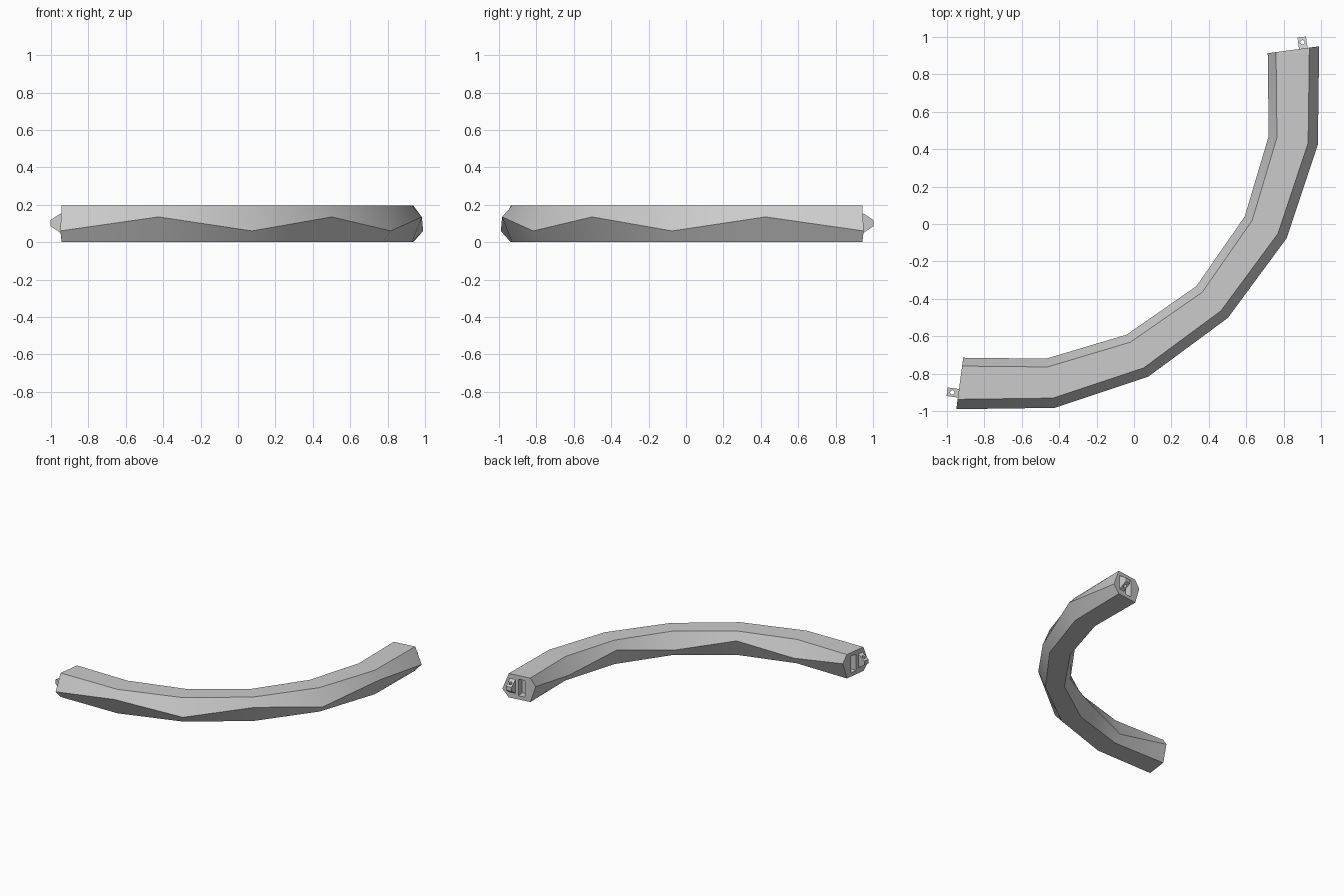
import bpy, bmesh, math
from mathutils import Vector

if "Cube" in bpy.data.objects:
    bpy.data.objects.remove(bpy.data.objects["Cube"])

grey = bpy.data.materials.new("light_grey")
grey.use_nodes = True
grey.diffuse_color = (0.6, 0.6, 0.6, 1)
grey.node_tree.nodes["Principled BSDF"].inputs["Base Color"].default_value = (0.6, 0.6, 0.6, 1)


def finish(name, bm):
    """Turn a bmesh into a grey object."""
    bmesh.ops.recalc_face_normals(bm, faces=bm.faces[:])
    mesh = bpy.data.meshes.new(name)
    bm.to_mesh(mesh)
    bm.free()
    mesh.materials.append(grey)
    obj = bpy.data.objects.new(name, mesh)
    bpy.context.collection.objects.link(obj)
    return obj


def loft(name, rings):
    """Skin a row of equal rings and cap both ends."""
    bm = bmesh.new()
    rows = [[bm.verts.new(p) for p in ring] for ring in rings]
    n = len(rows[0])
    for r, s in zip(rows, rows[1:]):
        for i in range(n):
            j = (i + 1) % n
            bm.faces.new((r[i], r[j], s[j], s[i]))
    bm.faces.new(rows[0])
    bm.faces.new(rows[-1])
    return finish(name, bm)


def cut(target, cutter):
    """Subtract the cutter and remove it."""
    cutter.hide_render = True
    mod = target.modifiers.new("cut", "BOOLEAN")
    mod.operation = "DIFFERENCE"
    mod.solver = "EXACT"
    mod.object = cutter
    bpy.context.view_layer.objects.active = target
    bpy.ops.object.modifier_apply(modifier=mod.name)
    bpy.data.objects.remove(cutter)


# Outer and inner rims of one half, mirrored across the diagonal
outer = [Vector(p) for p in ((-0.95, -0.99), (-0.425, -0.983), (0.075, -0.817), (0.502, -0.502))]
inner = [Vector(p) for p in ((-0.913, -0.715), (-0.47, -0.72), (-0.04, -0.592), (0.333, -0.333))]
for rim in (outer, inner):
    rim += [Vector((-p.y, -p.x)) for p in reversed(rim[:3])]

# Curved body: six-sided section whose side ridges zigzag up and down
HEIGHT, LOW, HIGH = 0.195, 0.06, 0.135
rings = []
for i, (o, n) in enumerate(zip(outer, inner)):
    across = (n - o).normalized()
    o_lip, n_lip = o + across * 0.053, n - across * 0.045
    o_z, n_z = (LOW, HIGH) if i % 2 == 0 else (HIGH, LOW)
    rings.append([(*o, o_z), (*o_lip, HEIGHT), (*n_lip, HEIGHT),
                  (*n, n_z), (*n_lip, 0), (*o_lip, 0)])
body = loft("curved_body", rings)


# End fittings: a drilled tapered lug and a slot on each end cap
def prism(name, base, a, out, half_width, profile):
    return loft(name, [[(*(base + a * s + out * u), z) for u, z in profile]
                       for s in (-half_width, half_width)])


lugs = []
for k, side, name in ((0, -1, "right"), (-1, 1, "left")):
    a = (outer[k] - inner[k]).normalized()
    out = side * Vector((-a.y, a.x))
    mid = (outer[k] + inner[k]) / 2

    slot = prism("slot_cutter", mid - a * 0.022, a, out, 0.027,
                 [(0.01, 0.03), (0.01, 0.165), (-0.06, 0.165), (-0.06, 0.03)])
    cut(body, slot)

    base = mid + a * 0.053
    lug = prism(name + "_end_lug", base, a, out, 0.023,
                [(-0.004, 0.042), (0.061, 0.085), (0.061, 0.118), (-0.004, 0.16)])
    bm = bmesh.new()
    bmesh.ops.create_cone(bm, cap_ends=True, segments=12, radius1=0.012, radius2=0.012, depth=0.4)
    bmesh.ops.translate(bm, verts=bm.verts[:], vec=(*(base + out * 0.033), 0.1))
    cut(lug, finish("hole_cutter", bm))
    lugs.append(lug)

# Smooth along the curve, crisp at the ridges
bpy.ops.object.select_all(action="DESELECT")
for obj in [body] + lugs:
    obj.select_set(True)
bpy.context.view_layer.objects.active = body
bpy.ops.object.shade_smooth_by_angle(angle=math.radians(30))
